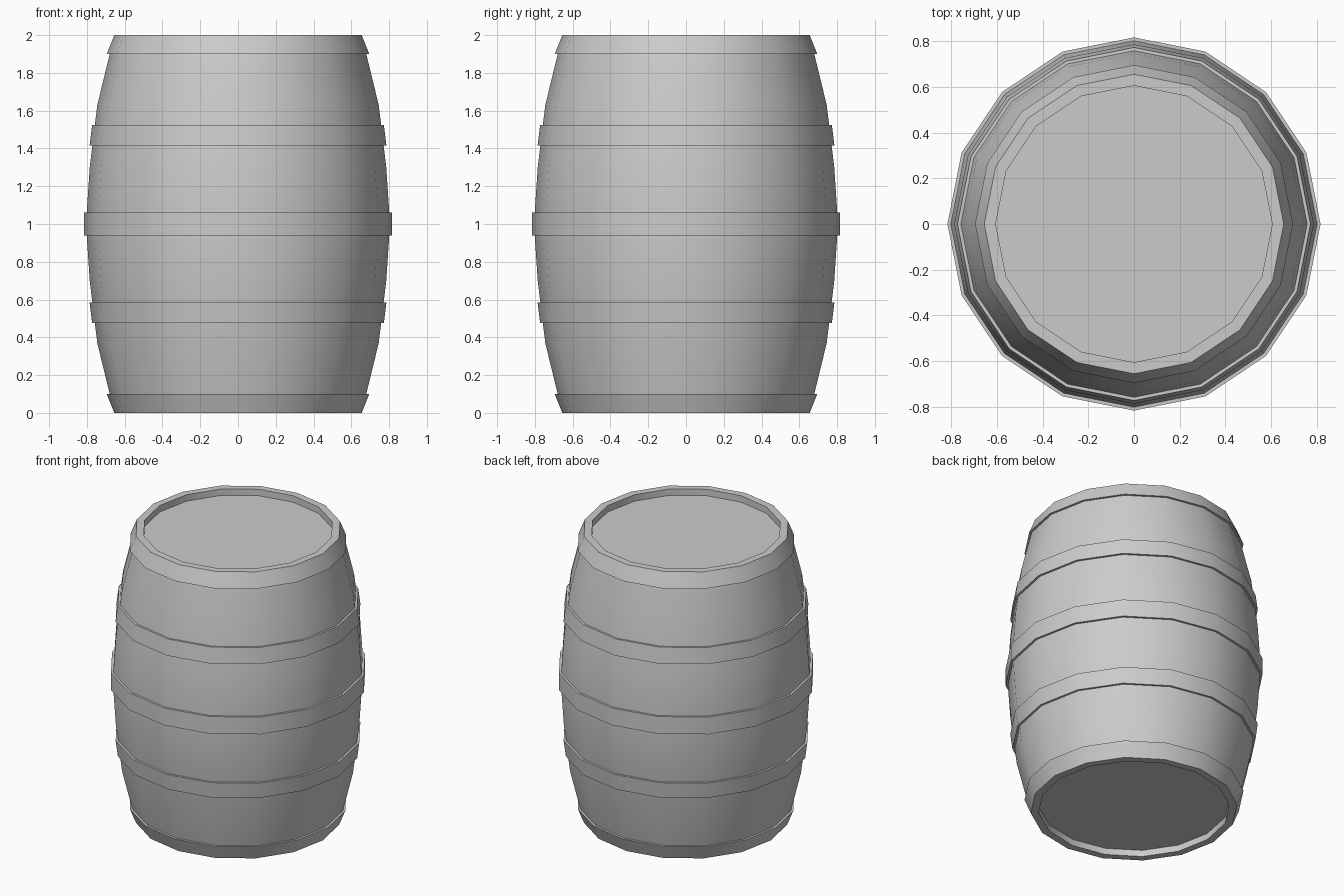
import bpy, bmesh
from math import cos, sin, tau, radians

if "Cube" in bpy.data.objects:
    bpy.data.objects.remove(bpy.data.objects["Cube"])

SIDES = 16


def finish(name, bm):
    bmesh.ops.recalc_face_normals(bm, faces=bm.faces)
    mesh = bpy.data.meshes.new(name)
    bm.to_mesh(mesh)
    bm.free()
    obj = bpy.data.objects.new(name, mesh)
    bpy.context.collection.objects.link(obj)
    bpy.ops.object.select_all(action='DESELECT')
    obj.select_set(True)
    bpy.context.view_layer.objects.active = obj
    bpy.ops.object.shade_smooth_by_angle(angle=radians(30))
    return obj


def lathe(name, profile):
    """Revolve a closed (radius, z) profile into a 16-sided ring."""
    bm = bmesh.new()
    rings = [[bm.verts.new((r * cos(tau * i / SIDES), r * sin(tau * i / SIDES), z))
              for r, z in profile] for i in range(SIDES)]
    n = len(profile)
    for i in range(SIDES):
        a, b = rings[i], rings[(i + 1) % SIDES]
        for j in range(n):
            k = (j + 1) % n
            bm.faces.new((a[j], b[j], b[k], a[k]))
    return finish(name, bm)


def head(name, z0, z1, r=0.605):
    """Solid flat lid between two heights."""
    bm = bmesh.new()
    low, high = [[bm.verts.new((r * cos(tau * i / SIDES), r * sin(tau * i / SIDES), z))
                  for i in range(SIDES)] for z in (z0, z1)]
    bm.faces.new(low)
    bm.faces.new(high)
    for i in range(SIDES):
        k = (i + 1) % SIDES
        bm.faces.new((low[i], low[k], high[k], high[i]))
    return finish(name, bm)


def flip(profile):
    return [(r, 2 - z) for r, z in profile]


# Bulging stave wall with flat rims
half = [(0.605, 0), (0.655, 0), (0.745, 0.37), (0.785, 0.70)]
lathe("staves", half + [(0.805, 1.0)] + flip(half)[::-1])

# Recessed lids
head("bottom_head", 0.045, 0.085)
head("top_head", 1.915, 1.955)

# Hoops, mirrored about the middle
end_hoop = [(0.655, 0), (0.695, 0.10), (0.66, 0.10)]
quarter_hoop = [(0.745, 0.475), (0.772, 0.475), (0.786, 0.585), (0.76, 0.585)]
for name, profile in (("end_hoop", end_hoop), ("quarter_hoop", quarter_hoop)):
    lathe("lower_" + name, profile)
    lathe("upper_" + name, flip(profile))
lathe("middle_hoop", [(0.79, 0.94), (0.816, 0.94), (0.816, 1.06), (0.79, 1.06)])
